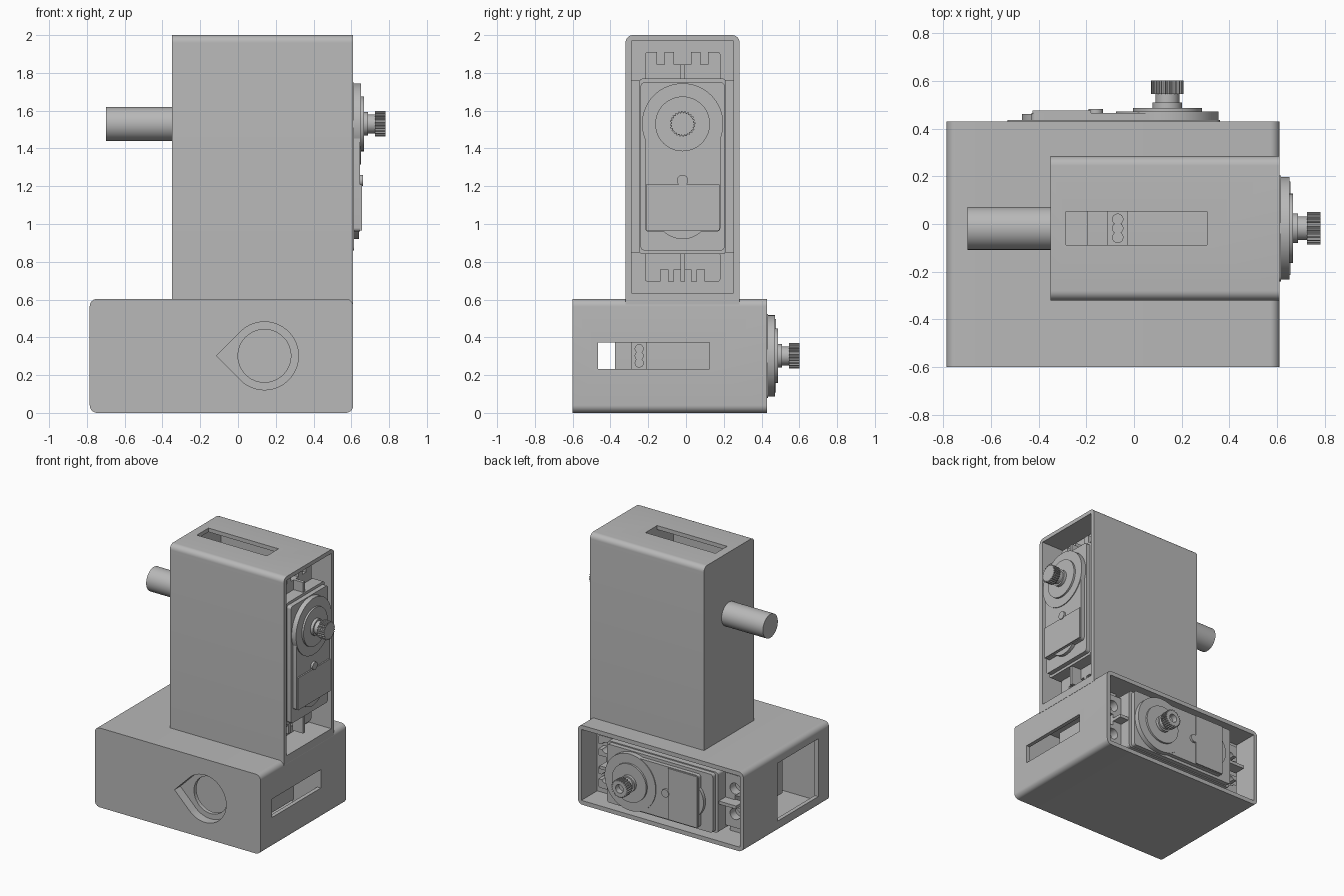
import bpy, bmesh
from math import cos, sin, pi, sqrt
from mathutils import Matrix

if "Cube" in bpy.data.objects:
    bpy.data.objects.remove(bpy.data.objects["Cube"], do_unlink=True)

grey = bpy.data.materials.new("grey plastic")
grey.use_nodes = True
GREY = (0.48, 0.48, 0.48, 1)
grey.diffuse_color = GREY
grey.node_tree.nodes["Principled BSDF"].inputs["Base Color"].default_value = GREY


# ---- outlines in the (u, v) plane: u along the servo, v across it ----
def arc(u, v, r, a0, a1, n):
    return [(u + r * cos(a0 + (a1 - a0) * i / n), v + r * sin(a0 + (a1 - a0) * i / n))
            for i in range(n + 1)]


def circle(u, v, r, n=48):
    return arc(u, v, r, 0, 2 * pi, n)[:-1]


def rect(u0, u1, half, v=0, r=0, r_low=None):
    """Rectangle centred on v; r rounds the corners, r_low those at u0."""
    r_low = r if r_low is None else r_low
    pts = []
    for k, (u, side, rad) in enumerate([(u1, 1, r), (u0, 1, r_low), (u0, -1, r_low), (u1, -1, r)]):
        cu = u - rad if u == u1 else u + rad
        cv = v + side * (half - rad)
        pts += arc(cu, cv, rad, k * pi / 2, (k + 1) * pi / 2, 8) if rad else [(cu, cv)]
    return pts


def teardrop(r):
    return arc(0, 0, r, -0.75 * pi, 0.75 * pi, 48) + [(-r * sqrt(2), 0)]


def spline(r, teeth):
    pts = []
    for i in range(teeth):
        for step, rad in ((0, r), (0.4, r), (0.55, r * 0.87), (0.85, r * 0.87)):
            a = 2 * pi * (i + step) / teeth
            pts.append((rad * cos(a), rad * sin(a)))
    return pts


# ---- solids: an outline extruded along w, the outward direction ----
def prism(name, outline, w0, w1, frame):
    bm = bmesh.new()
    face = bm.faces.new([bm.verts.new((u, v, w0)) for u, v in outline])
    top = bmesh.ops.extrude_face_region(bm, geom=[face])["geom"]
    verts = [g for g in top if isinstance(g, bmesh.types.BMVert)]
    bmesh.ops.translate(bm, verts=verts, vec=(0, 0, w1 - w0))
    bm.transform(frame)
    bmesh.ops.recalc_face_normals(bm, faces=bm.faces)
    mesh = bpy.data.meshes.new(name)
    bm.to_mesh(mesh)
    bm.free()
    obj = bpy.data.objects.new(name, mesh)
    bpy.context.collection.objects.link(obj)
    mesh.materials.append(grey)
    return obj


def activate(obj):
    bpy.ops.object.select_all(action='DESELECT')
    obj.select_set(True)
    bpy.context.view_layer.objects.active = obj


def cut(obj, outline, w0, w1, frame):
    cutter = prism("cutter", outline, w0, w1, frame)
    cutter.hide_render = True
    mod = obj.modifiers.new("cut", 'BOOLEAN')
    mod.operation, mod.solver, mod.object = 'DIFFERENCE', 'EXACT', cutter
    activate(obj)
    bpy.ops.object.modifier_apply(modifier=mod.name)
    bpy.data.objects.remove(cutter, do_unlink=True)


# ---- housing: an open box with a cable window and two mounting shelves ----
def housing(name, frame, depth, back, low=-0.925, r_low=0.04):
    box = prism(name + "_housing", rect(low, 0.47, 0.302, r=0.04, r_low=r_low), -depth, 0, frame)
    cut(box, rect(-0.895, 0.44, 0.27), back - depth, 0.1, frame)
    cut(box, rect(0.4, 0.5, 0.07), -0.895, -0.305, frame)
    prism(name + "_far_shelf", rect(-0.91, -0.68, 0.28), -0.305, -0.19, frame)
    prism(name + "_near_shelf", rect(0.23, 0.455, 0.28), -0.305, -0.19, frame)
    return box


# ---- servo motor with its output axis at u = v = 0 ----
def servo(name, frame):
    def part(label, outline, w0, w1):
        return prism(name + "_servo_" + label, outline, w0, w1, frame)

    part("body", rect(-0.69, 0.24, 0.23, r=0.02), -0.805, -0.03)
    part("lid", rect(-0.67, 0.22, 0.222, r=0.02), -0.03, 0.005)

    # slotted mounting ears with stiffening ribs
    for label, u0, u1, hole_u, hole_v, end in (("far", -0.835, -0.68, -0.77, 0.097, -0.9),
                                               ("near", 0.23, 0.38, 0.315, 0.115, 0.45)):
        ear = part(label + "_ear", rect(u0, u1, 0.2, r=0.015), -0.185, -0.12)
        for side in (-1, 1):
            v = side * hole_v
            cut(ear, circle(hole_u, v, 0.042, 24), -0.25, 0, frame)
            cut(ear, rect(min(hole_u, end), max(hole_u, end), 0.02, v), -0.25, 0, frame)
        cut(ear, rect(min(hole_u, end), max(hole_u, end), 0.045), -0.25, 0, frame)
        part(label + "_rib", rect(min(u0, hole_u) if u0 < 0 else u0,
                                  u1 if u0 < 0 else hole_u, 0.012), -0.13, -0.04)

    # raised top cover
    part("top_plate", rect(-0.57, 0, 0.2, r=0.02), 0, 0.036)
    part("end_lobe", circle(-0.465, 0, 0.145), 0, 0.03)
    part("label_panel", rect(-0.565, -0.32, 0.195), 0.03, 0.046)
    part("pip", circle(-0.3, 0, 0.03, 24), 0.03, 0.052)
    part("gear_cap", circle(0, 0, 0.215, 64), 0, 0.042)
    part("hub", circle(0, 0, 0.145), 0.04, 0.056)

    # output shaft
    part("collar", circle(0, 0, 0.062), 0.05, 0.078)
    part("neck", circle(0, 0, 0.05), 0.07, 0.12)
    gear = part("spline", spline(0.068, 24), 0.115, 0.172)
    cut(gear, circle(0, 0, 0.032, 24), 0.13, 0.2, frame)

    # cable exit with three wires
    part("cable_exit", rect(0.23, 0.28, 0.07), -0.72, -0.637)
    for i in (-1, 0, 1):
        wire_frame = frame @ Matrix.Translation((0, i * 0.038, -0.678)) @ Matrix.Rotation(pi / 2, 4, 'Y')
        prism(name + "_servo_wire", circle(0, 0, 0.024, 16), 0.27, 0.31, wire_frame)


def make_frame(u, w, origin):
    """Frame whose local x, y, z are u, w cross u and w."""
    m = Matrix.Identity(4)
    v = (w[1] * u[2] - w[2] * u[1], w[2] * u[0] - w[0] * u[2], w[0] * u[1] - w[1] * u[0])
    for col, vec in enumerate((u, v, w, origin)):
        for row in range(3):
            m[row][col] = vec[row]
    return m


# ---- lower joint, opening to the back ----
lower = make_frame((1, 0, 0), (0, 1, 0), (0.14, 0.43, 0.302))
base = housing("lower", lower, 1.03, 0.1)
cut(base, rect(-0.95, -0.88, 0.22), -0.9, -0.41, lower)
cut(base, teardrop(0.18), -1.1, -0.96, lower)
cut(base, circle(0, 0, 0.14), -1.0, -0.9, lower)
servo("lower", lower)

# ---- upper joint, opening to the left, with its pivot pin ----
upper = make_frame((0, 0, 1), (1, 0, 0), (0.61, -0.018, 1.53))
housing("upper", upper, 0.96, 0.03, low=-0.955, r_low=0)
prism("pivot_pin", circle(0, 0, 0.09, 64), -1.308, -0.95, upper)
servo("upper", upper)

# ---- smooth the round surfaces, keep the edges crisp ----
for obj in [o for o in bpy.data.objects if o.type == 'MESH' and grey.name in o.data.materials]:
    activate(obj)
    bpy.ops.object.shade_smooth_by_angle(angle=pi / 6)
